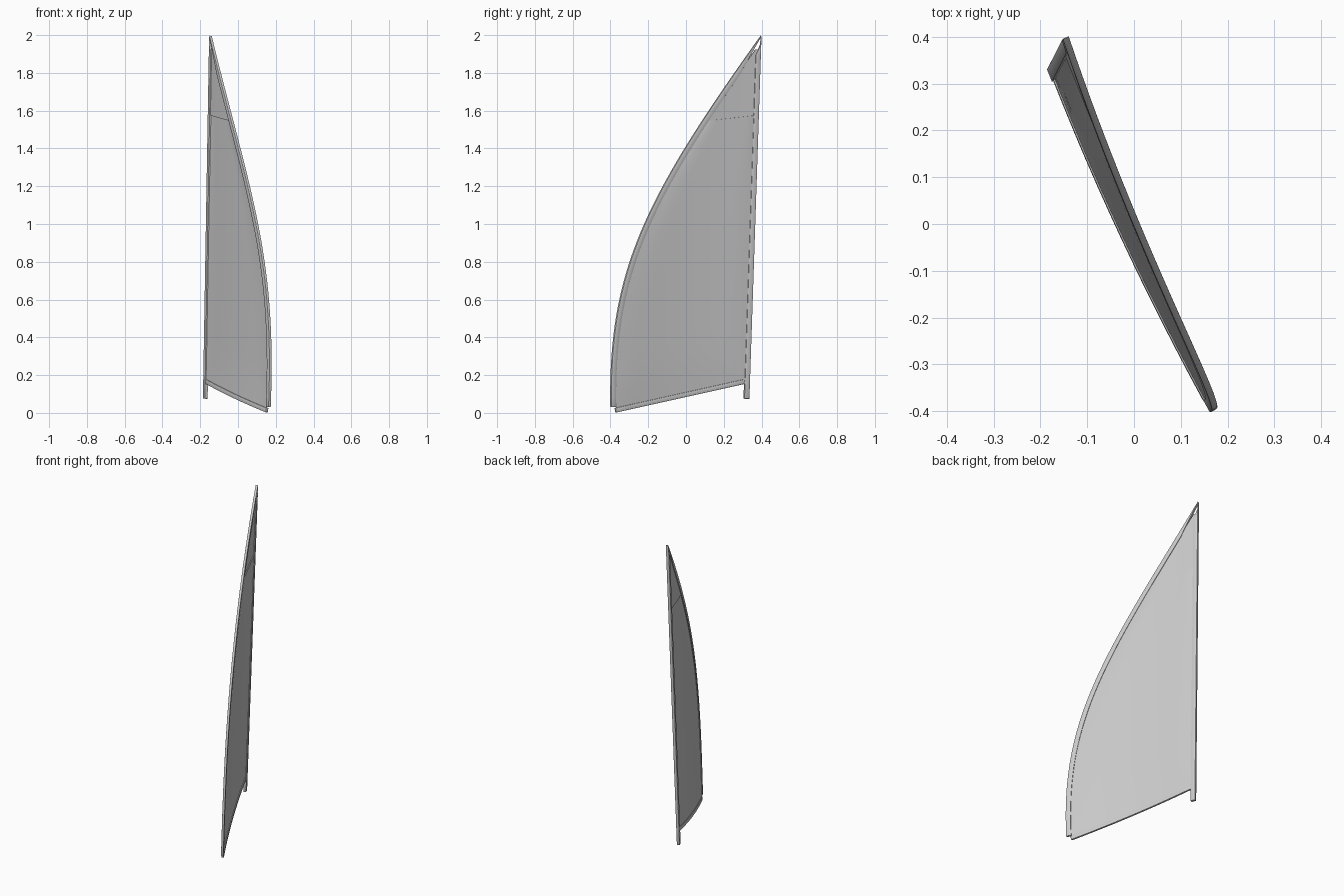
import bpy, bmesh
from mathutils import Vector

if "Cube" in bpy.data.objects:
    bpy.data.objects.remove(bpy.data.objects["Cube"])


def place(y, z, o=0.0):
    # gently curved, leaning sheet that every part follows; o = offset along its normal
    x = -0.037 - 0.468 * y + 0.11 * y * y + 0.03 * z
    return (x + 0.9 * o, y + 0.42 * o, z)


def lead(u, inset=0.0):
    # curved front edge as a cubic Bezier in (y, z), optionally moved inwards
    p = [Vector(v) for v in ((-0.398, 0.03), (-0.41, 0.75), (-0.22, 1.134), (0.397, 1.997))]
    w = 1 - u
    pos = p[0] * w**3 + p[1] * 3*w*w*u + p[2] * 3*w*u*u + p[3] * u**3
    tan = (p[1] - p[0]) * w*w + (p[2] - p[1]) * 2*w*u + (p[3] - p[2]) * u*u
    tan.normalize()
    return pos + Vector((tan.y, -tan.x)) * inset


def sheet(name, rows, thickness, bevel=0.0):
    # grid of (y, z, offset) rows, thickened into a closed solid
    bm = bmesh.new()
    grid = [[bm.verts.new(place(*p)) for p in row] for row in rows]
    for a, b in zip(grid, grid[1:]):
        for i in range(len(a) - 1):
            bm.faces.new((a[i], a[i + 1], b[i + 1], b[i]))
    bmesh.ops.recalc_face_normals(bm, faces=bm.faces)
    me = bpy.data.meshes.new(name)
    bm.to_mesh(me)
    bm.free()
    ob = bpy.data.objects.new(name, me)
    bpy.context.collection.objects.link(ob)
    bpy.ops.object.select_all(action='DESELECT')
    ob.select_set(True)
    bpy.context.view_layer.objects.active = ob
    m = ob.modifiers.new("thickness", 'SOLIDIFY')
    m.thickness = thickness
    m.offset = 0
    bpy.ops.object.modifier_apply(modifier=m.name)
    if bevel:
        m = ob.modifiers.new("rounding", 'BEVEL')
        m.width = bevel
        m.segments = 2
        m.limit_method = 'ANGLE'
        bpy.ops.object.modifier_apply(modifier=m.name)
    bpy.ops.object.shade_smooth_by_angle(angle=0.6)
    return ob


def pane_row(u, bulge):
    # one row of glass from the curved edge across to the rear edge
    a = lead(u, 0.018)
    z = 0.165 + (a.y - 0.02) * 0.925
    b = Vector((0.322 + 0.036 * (z - 0.08), z))
    if u == 0:
        a = Vector((-0.368, 0.02))
    row = []
    n = 14
    for i in range(n + 1):
        s = i / n
        p = a.lerp(b, s)
        edge = min(1, s * 5, (1 - s) * 5, u * 8)
        row.append((p.x, p.y, bulge * edge * (2 - edge)))
    return row


# glass: main pane and flat upper corner
split = 0.812
sheet("main_pane", [pane_row(split * i / 24, 0.005) for i in range(25)], 0.006)
sheet("upper_corner_pane",
      [pane_row(split + (0.975 - split) * i / 6, 0.0) for i in range(7)], 0.006)

# trim along the curved edge
rows = []
for i in range(41):
    u = i / 40
    a = lead(u)
    b = lead(u, 0.026 * min(1, (1 - u) * 12 + 0.08))
    rows.append([(a.x, a.y, 0), (b.x, b.y, 0)])
sheet("curved_edge_trim", rows, 0.014, 0.003)

# upright trim at the rear, running past the lower sill
rows = []
for i in range(21):
    t = i / 20
    z = 0.075 + t * 1.915
    y = 0.333 + 0.064 * t
    w = 0.026 * min(1, (1 - t) * 20 + 0.08)
    rows.append([(y - w, z - (0.04 if i == 20 else 0), 0), (y, z, 0)])
sheet("rear_edge_trim", rows, 0.016, 0.003)

# sloping trim along the bottom
rows = []
for i in range(13):
    t = i / 12
    y = -0.372 + 0.684 * t
    z = 0.002 + 0.152 * t
    rows.append([(y, z, 0), (y - 0.005, z + 0.024, 0)])
sheet("bottom_trim", rows, 0.014, 0.003)
